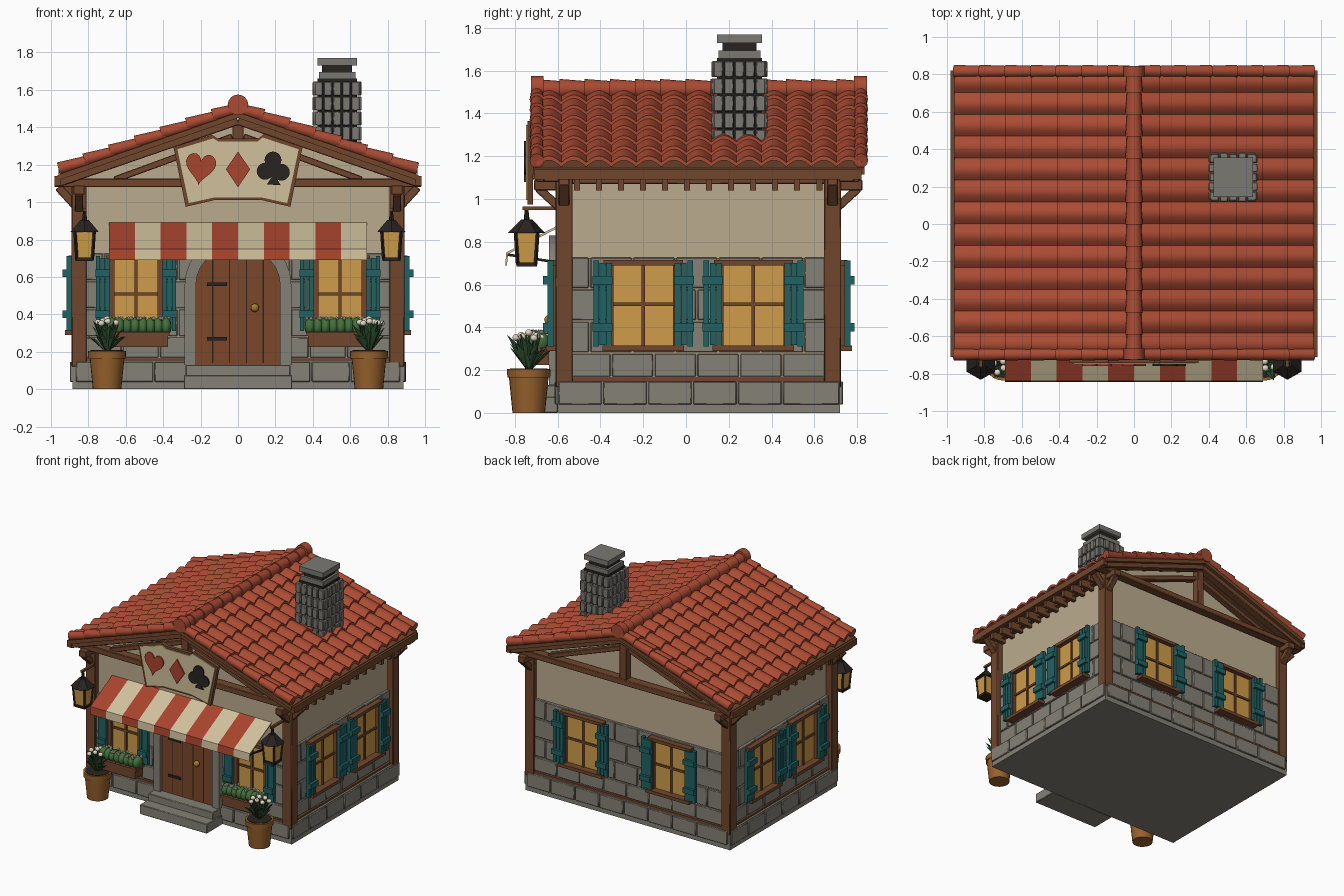
import bpy, bmesh, math, random
from mathutils import Matrix, Vector

if "Cube" in bpy.data.objects:
    bpy.data.objects.remove(bpy.data.objects["Cube"])
random.seed(4)
T, R, pi = Matrix.Translation, Matrix.Rotation, math.pi
I = Matrix.Identity(4)
COL = dict(wood=(112, 72, 48), door=(122, 74, 46), stone=(132, 128, 118), dark=(45, 40, 38), pale=(186, 170, 140),
           tile=(168, 76, 54), teal=(38, 98, 100), glass=(205, 155, 75), cream=(208, 192, 155), red=(168, 70, 50),
           pot=(150, 98, 48), green=(70, 112, 62), leaf=(50, 82, 52), white=(225, 215, 195), brass=(165, 125, 50),
           mortar=(160, 148, 125), chim=(122, 120, 114))
mats, parts = {}, {}
for k, c in COL.items():
    mats[k] = bpy.data.materials.new(k)
    mats[k].diffuse_color = [(v / 255) ** 2.2 for v in c] + [1]

def part(name, mat):
    return parts.setdefault(name, (bmesh.new(), mat))[0]

def box(bm, x0, x1, y0, y1, z0, z1, M=I):
    c = T(((x0 + x1) / 2, (y0 + y1) / 2, (z0 + z1) / 2))
    bmesh.ops.create_cube(bm, size=1, matrix=M @ c @ Matrix.Diagonal((x1 - x0, y1 - y0, z1 - z0, 1)))

def obox(bm, M, u0, u1, o0, o1, z0, z1):  # box on a wall: along, outward, up
    box(bm, u0, u1, -o1, -o0, z0, z1, M)

def beam(bm, p, q, w, h):
    p, q = Vector(p), Vector(q)
    M = T((p + q) / 2) @ (q - p).to_track_quat('X', 'Z').to_matrix().to_4x4()
    l = (q - p).length / 2
    box(bm, -l, l, -w / 2, w / 2, -h / 2, h / 2, M)

def prism(bm, pts, a, b, axis='y'):
    f = (lambda p, t: (p[0], t, p[1])) if axis == 'y' else (lambda p, t: (t, p[0], p[1]))
    A, B = [[bm.verts.new(f(p, t)) for p in pts] for t in (a, b)]
    bm.faces.new(A), bm.faces.new(B[::-1])
    for i in range(len(pts)):
        j = (i + 1) % len(pts)
        bm.faces.new((A[j], A[i], B[i], B[j]))

def cone(bm, p, q, r1, r2, n=16, spin=0):
    p, q = Vector(p), Vector(q)
    M = T((p + q) / 2) @ (q - p).to_track_quat('Z', 'Y').to_matrix().to_4x4() @ R(spin, 4, 'Z')
    bmesh.ops.create_cone(bm, cap_ends=True, segments=n, radius1=r1, radius2=r2, depth=(q - p).length, matrix=M)

def ball(bm, p, s, sub=2):
    bmesh.ops.create_icosphere(bm, subdivisions=sub, radius=1, matrix=T(p) @ Matrix.Diagonal((*s, 1)))

def courses(bm, M, u0, u1, zs, w, depth, gap=.008):  # rows of staggered blocks
    for r in range(len(zs) - 1):
        u = u0
        first = w * (.5 if r % 2 else 1)
        while u < u1 - .01:
            e = min(u + (first if u == u0 else w), u1)
            if u1 - e < w * .3: e = u1
            obox(bm, M, u + gap / 2, e - gap / 2, -.01, depth * random.uniform(.75, 1.1), zs[r] + gap / 2, zs[r + 1] - gap / 2)
            u = e

# Wall frames: local x runs along the wall, local -y points out
walls = dict(front=(T((0, -.57, 0)), -.82, .82), back=(T((0, .69, 0)) @ R(pi, 4, 'Z'), -.82, .82),
             right=(T((.84, 0, 0)) @ R(pi / 2, 4, 'Z'), -.55, .67), left=(T((-.84, 0, 0)) @ R(-pi / 2, 4, 'Z'), -.67, .55))

# House body, stone base and lower stone walls
prism(part('plaster_walls', 'pale'), [(-.84, .1), (.84, .1), (.84, 1.15), (0, 1.44), (-.84, 1.15)], -.57, .69)
box(part('foundation', 'stone'), -.885, .885, -.6, .72, 0, .15)
box(part('base_trim', 'wood'), -.87, .87, -.6, .72, .15, .165)
for name, (M, a, b) in walls.items():
    obox(part('stone_backing', 'mortar'), M, a, b, 0, .012, .15, .725)
    courses(part('wall_stones', 'stone'), M, a, b, [.165, .28, .43, .58, .73], .2, .024)
    courses(part('foundation_stones', 'stone'), M @ T((0, -.03 if name in ('front', 'back') else -.045, 0)),
            a - .05, b + .05, [.035, .15], .21, .013)
box(part('steps', 'stone'), -.29, .29, -.8, -.6, 0, .075)
box(part('steps', 'stone'), -.28, .28, -.71, -.6, .07, .13)

# Timber frame: corner posts, gable trusses, eaves
tim = part('timber_frame', 'wood')
for s in (-1, 1):
    for y in (-.57, .685):
        box(tim, s * .85 - .04, s * .85 + .04, y - .04, y + .04, .12, 1.1)
        beam(tim, (s * .86, y, .97), (s * .96, y, 1.08), .05, .045)
        box(tim, s * .85 - .03, s * .85 + .03, y - .14 if y < 0 else y, y if y < 0 else y + .14, 1.04, 1.09)
        beam(tim, (s * .85, y, .94), (s * .85, y + math.copysign(.12, y), 1.05), .045, .04)
    for y in (-.67, .78):
        beam(tim, (0, y, 1.435), (s * .97, y, 1.10), .06, .045)
    for y in (-.615, .735):
        beam(tim, (s * .66, y, 1.12), (s * .03, y, 1.35), .05, .035)
    box(part('eaves_beam', 'wood'), s * .965 - .017, s * .965 + .017, -.71, .82, 1.09, 1.14)
    for i in range(12):
        y = -.51 + i * .103
        box(part('rafter_ends', 'wood'), s * .9 - .06, s * .9 + .06, y - .014, y + .014, 1.04, 1.1)
    box(tim, s * .85 - .025, s * .85 + .025, -.6, .72, 1.07, 1.14)
for y in (-.63, .75):
    box(tim, -.98, .98, y - .035, y + .035, 1.08, 1.125)
    box(tim, -.03, .03, y - .03, y + .03, 1.12, 1.44)
prism(part('roof_deck', 'wood'), [(-.965, 1.145), (0, 1.48), (.965, 1.145), (.965, 1.115), (0, 1.45), (-.965, 1.115)], -.715, .835)

# Roof tiles: overlapping wavy rows, edge rolls and ridge caps
tiles, K = part('roof_tiles', 'tile'), .347
N, COLS, SUB = 7, 13, 8
L = .96 / N
for s in (-1, 1):
    for r in range(N):
        xa, xb = max(r * L - .02, 0), (r + 1) * L
        ring = []
        for i in range(COLS * SUB + 1):
            y = -.70 + 1.52 * i / (COLS * SUB)
            h = .03 * abs(math.sin(pi * i / SUB))
            ring.append([tiles.verts.new((s * x, y, 1.48 - K * x + h + o)) for x, o in
                         ((xa, .006), (xb, .024), (xb, .004), (xa, -.008))])
        for p, q in zip(ring, ring[1:]):
            for k in range(4):
                tiles.faces.new((p[k], p[(k + 1) % 4], q[(k + 1) % 4], q[k]))
        tiles.faces.new(ring[0]), tiles.faces.new(ring[-1])
        for y in (-.697, .817):
            cone(part('edge_tiles', 'tile'), (s * xa, y, 1.5 - K * xa), (s * xb, y, 1.512 - K * xb), .028, .034, 12)
for i in range(13):
    y = -.71 + i * .1177
    cone(part('ridge_tiles', 'tile'), (0, y, 1.515), (0, y + .125, 1.513), .046, .038)
for y in (-.695, .815):
    cone(part('ridge_tiles', 'tile'), (0, y - .03, 1.52), (0, y + .03, 1.52), .055, .055)

# Chimney
box(part('chimney_core', 'dark'), .425, .635, .145, .355, 1.15, 1.66)
for k in range(4):
    M = T((.53, .25, 0)) @ R(k * pi / 2, 4, 'Z') @ T((0, -.105, 0))
    for j in range(5):
        for c in range(5):
            u = -.123 + c * .0492
            obox(part('chimney_bricks', 'chim'), M, u + .003, u + .046, -.01, .02 + .006 * ((j + c) % 2),
                 1.25 + j * .08, 1.324 + j * .08)
for h, z0, z1, m in ((.098, 1.65, 1.695, 'chim'), (.08, 1.695, 1.735, 'dark'), (.105, 1.73, 1.77, 'chim')):
    box(part('chimney_top_' + m, m), .53 - h, .53 + h, .25 - h, .25 + h, z0, z1)

# Windows with planked shutters
def window(M, u, hw, so, sw):
    fr = part('window_frames', 'wood')
    obox(part('window_glass', 'glass'), M, u - hw, u + hw, 0, .03, .31, .7)
    for s in (-1, 1):
        obox(fr, M, u + s * hw - .015, u + s * hw + .015, 0, .055, .3, .71)
        sh, c = part('shutters', 'teal'), u + s * so
        for k in (-1, 0, 1):
            w = sw / 3
            obox(sh, M, c + k * w - w * .45, c + k * w + w * .45, .05, .078, .31 + .008 * (k == 0), .7 + .012 * (k == s))
        for z in (.4, .62):
            obox(sh, M, c - sw * .52, c + sw * .52, .07, .098, z - .02, z + .02)
    obox(fr, M, u - hw - .03, u + hw + .03, 0, .065, .69, .715)
    obox(fr, M, u - hw - .035, u + hw + .035, 0, .085, .29, .315)
    obox(fr, M, u - .008, u + .008, 0, .04, .31, .7)
    obox(fr, M, u - hw, u + hw, 0, .04, .5, .516)
for s in (-1, 1):
    window(walls['front'][0], s * .545, .13, .178, .075)
    window(walls['back'][0], s * .38, .155, .19, .09)
for y in (-.2, .315):
    window(walls['right'][0], y, .155, .19, .09)
    window(walls['left'][0], -y, .155, .19, .09)

# Arched door with stone surround
def arch(w, base, spring, top):
    return [(-w, base)] + [(-w * math.cos(pi * i / 14), spring + (top - spring) * math.sin(pi * i / 14)) for i in range(15)] + [(w, base)]
prism(part('door_surround', 'stone'), arch(.285, .13, .56, .83) + arch(.225, .13, .56, .76)[::-1], -.64, -.56)
prism(part('door', 'door'), arch(.228, .13, .56, .765), -.618, -.56)
for x in (-.135, -.045, .045, .135):
    box(part('door_grooves', 'dark'), x - .003, x + .003, -.62, -.6, .14, .7)
for z in (.27, .56):
    box(part('door_hinges', 'dark'), -.165, -.06, -.628, -.61, z - .009, z + .009)
ball(part('door_knob', 'brass'), (.09, -.64, .435), (.023, .023, .023))

# Striped awning
for i in range(10):
    m = 'cream' if i % 2 else 'red'
    prism(part('awning_' + m, m), [(-.57, .892), (-.84, .75), (-.845, .69), (-.837, .69), (-.832, .742), (-.57, .88)],
          -.69 + i * .138, -.552 + i * .138, 'x')
for s in (-1, 1):
    beam(part('awning_rods', 'dark'), (s * .685, -.835, .74), (s * .685, -.58, .7), .012, .012)

# Sign board with card suits
sign = [(-.345, 1.295), (-.14, 1.36), (-.11, 1.34), (.11, 1.34), (.14, 1.365), (.345, 1.295),
        (.28, .975), (.13, 1.01), (-.13, 1.01), (-.28, .975)]
prism(part('sign_frame', 'wood'), sign, -.742, -.715)
prism(part('sign_panel', 'cream'), [(x * .94, 1.17 + (z - 1.17) * .9) for x, z in sign], -.748, -.73)
for x in (-.2, .2):
    box(tim, x - .02, x + .02, -.72, -.6, 1.09, 1.12)
heart = []
for i in range(32):
    t = 2 * pi * i / 32
    x, z = .005 * 16 * math.sin(t) ** 3, .0058 * (13 * math.cos(t) - 5 * math.cos(2 * t) - 2 * math.cos(3 * t) - math.cos(4 * t))
    heart.append((-.2 + x + .12 * z, 1.188 + z - .12 * x))
prism(part('suit_shapes_red', 'red'), heart, -.758, -.74)
prism(part('suit_shapes_red', 'red'), [(0, 1.27), (.065, 1.175), (0, 1.08), (-.065, 1.175)], -.758, -.74)
club = part('suit_shape_dark', 'dark')
for x, z in ((.145, 1.165), (.232, 1.16), (.187, 1.225)):
    cone(club, (x, -.758, z), (x, -.74, z), .045, .045, 20)
prism(club, [(.178, 1.2), (.2, 1.2), (.205, 1.13), (.228, 1.09), (.155, 1.095), (.178, 1.13)], -.757, -.74)

# Lanterns, window boxes and potted plants on both sides
for s in (-1, 1):
    x, y = s * .82, -.745
    d = part('lantern_metal', 'dark')
    cone(part('lantern_glass', 'glass'), (x, y, .7), (x, y, .845), .056, .07, 4, pi / 4)
    for a in (-1, 1):
        for b in (-1, 1):
            beam(d, (x + a * .042, y + b * .042, .695), (x + a * .052, y + b * .052, .845), .012, .012)
    box(d, x - .048, x + .048, y - .048, y + .048, .685, .703)
    cone(d, (x, y, .84), (x, y, .905), .088, .025, 6)
    cone(d, (x, y, .9), (x, y, .955), .014, .008, 8)
    beam(part('lantern_arms', 'wood'), (x, y - .02, .957), (x, -.6, .957), .018, .016)

    cx = s * .53
    box(part('window_boxes', 'wood'), cx - .155, cx + .155, -.735, -.64, .225, .3)
    box(part('window_boxes', 'wood'), cx - .165, cx + .165, -.742, -.635, .285, .305)
    for i in range(8):
        u = cx - .145 + i * .0415
        ball(part('box_greenery', 'green'), (u, -.688, .335), (.03, .05, .05))
        for k in range(3):
            ball(part('box_flowers', 'white'), (u + random.uniform(-.02, .02), -.69 + random.uniform(-.04, .04), .378), (.011, .011, .011), 1)

    px, py = s * .7, -.735
    pot = part('plant_pots', 'pot')
    cone(pot, (px, py, 0), (px, py, .18), .076, .094, 24)
    cone(pot, (px, py, .165), (px, py, .205), .1, .102, 24)
    cone(part('pot_soil', 'dark'), (px, py, .2), (px, py, .208), .088, .088, 24)
    lf = part('pot_leaves', 'leaf')
    for i in range(34):
        a, reach, h = i * 2.4, random.uniform(.03, .1), random.uniform(.07, .17)
        out, side = Vector((math.cos(a), math.sin(a), 0)), Vector((-math.sin(a), math.cos(a), 0)) * .02
        p0 = Vector((px, py, .205)) + out * .015
        mid, tip = p0 + out * reach * .5 + Vector((0, 0, h * .7)), p0 + out * reach + Vector((0, 0, h))
        v = [lf.verts.new(q) for q in (p0, mid + side, tip, mid - side)]
        lf.faces.new(v[:3]), lf.faces.new((v[0], v[2], v[3]))
    for i in range(9):
        a, r = i * 2.4, .025 * math.sqrt(i)
        p = (px + r * math.cos(a), py + r * math.sin(a), .375 - r * .35)
        ball(part('pot_flowers', 'white'), p, (.018, .018, .016))
        beam(lf, (px, py, .2), p, .005, .005)

# Turn every part into an object
for name, (bm, mat) in parts.items():
    bmesh.ops.recalc_face_normals(bm, faces=bm.faces)
    me = bpy.data.meshes.new(name)
    bm.to_mesh(me)
    bm.free()
    me.materials.append(mats[mat])
    ob = bpy.data.objects.new(name, me)
    bpy.context.collection.objects.link(ob)
    if name in ('wall_stones', 'foundation_stones', 'chimney_bricks', 'steps', 'timber_frame'):
        bev = ob.modifiers.new('bevel', 'BEVEL')
        bev.width, bev.segments = .004, 1
    ob.select_set(True)
    bpy.context.view_layer.objects.active = ob
bpy.ops.object.shade_smooth_by_angle(angle=math.radians(35))

for m in bpy.data.materials:
    if m.users and not m.is_grease_pencil:
        m.use_nodes = True
        m.node_tree.nodes["Principled BSDF"].inputs["Base Color"].default_value = m.diffuse_color
